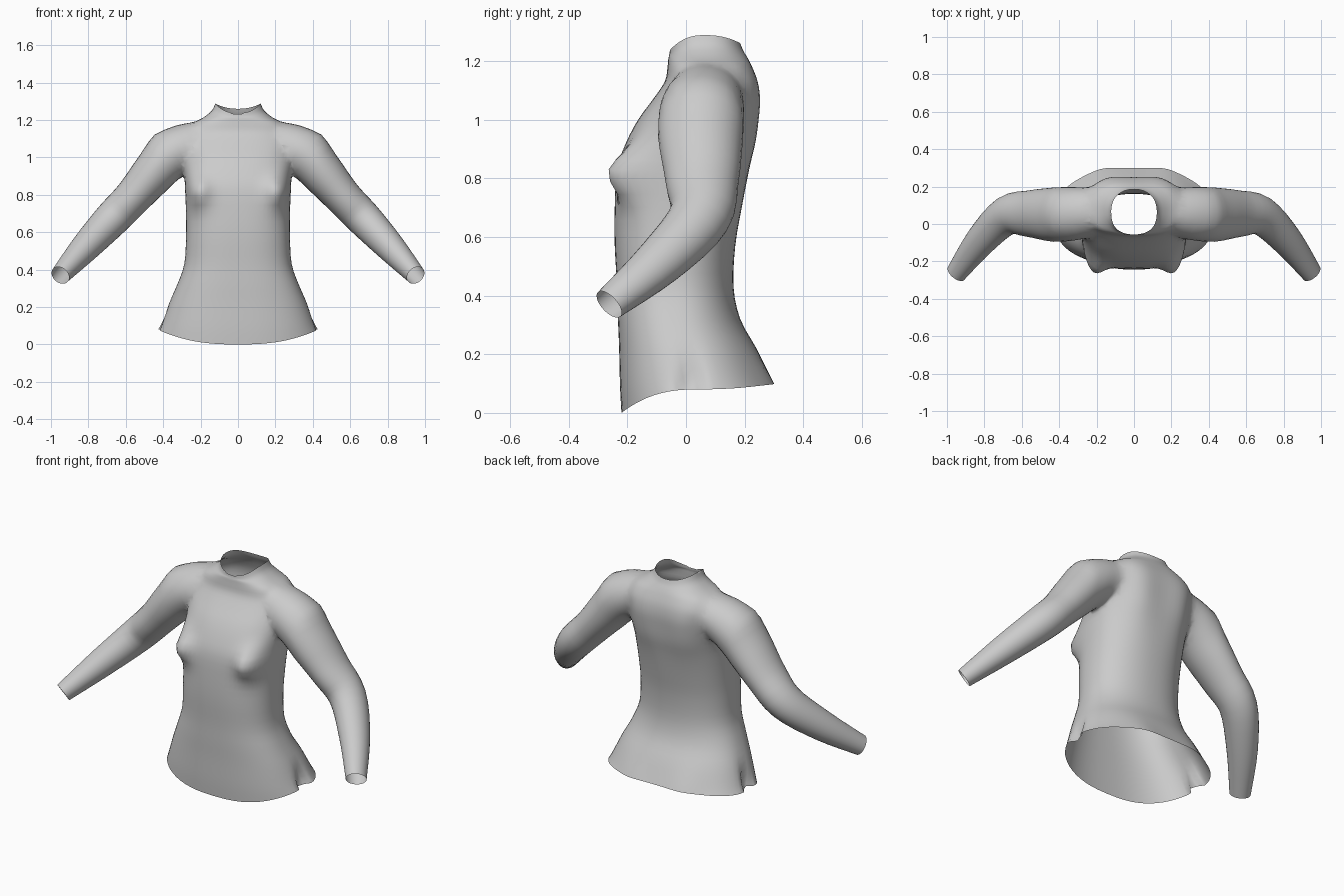
import bpy, bmesh
from math import sin, cos, pi, exp, copysign
from mathutils import Vector

cube = bpy.data.objects.get("Cube")
if cube:
    bpy.data.objects.remove(cube)

cloth = bpy.data.materials.new("grey cloth")
cloth.use_nodes = True
GREY = (0.6, 0.6, 0.6, 1)
cloth.diffuse_color = GREY
cloth.node_tree.nodes["Principled BSDF"].inputs["Base Color"].default_value = GREY

# height, half width, front y, back y, front and back height offsets
TORSO = [
    (.08, .43, -.22, .30, -.08, .02), (.12, .41, -.225, .285, -.03, .01),
    (.22, .37, -.228, .24, 0, 0), (.32, .325, -.232, .185, 0, 0),
    (.43, .287, -.235, .162, 0, 0), (.57, .278, -.243, .168, 0, 0),
    (.7, .278, -.243, .19, 0, 0), (.83, .283, -.235, .215, 0, 0),
    (.92, .29, -.205, .235, 0, 0), (1, .3, -.163, .245, 0, 0),
    (1.07, .305, -.112, .25, 0, 0), (1.13, .295, -.072, .243, 0, 0),
    (1.18, .25, -.063, .225, 0, 0), (1.21, .19, -.06, .21, 0, 0),
    (1.25, .14, -.057, .195, -.03, -.015), (1.288, .122, -.055, .185, -.051, -.028),
]
# centre x, y, z, radius across, radius front to back
SLEEVE = [
    (.18, .07, 1.08, .11, .12), (.33, .055, 1.04, .135, .148),
    (.43, .05, .94, .12, .145), (.56, .055, .79, .1, .125),
    (.68, .045, .665, .095, .105), (.82, -.09, .515, .078, .085),
    (.95, -.262, .37, .052, .058),
]


def spline(rows, steps):
    """Catmull-Rom interpolation of table rows."""
    out = []
    for i in range(len(rows) - 1):
        p, q, r, s = (rows[max(0, min(len(rows) - 1, i + k))] for k in (-1, 0, 1, 2))
        for j in range(steps):
            t = j / steps
            out.append([b + t / 2 * (c - a + t * (2*a - 5*b + 4*c - d + t * (3*(b - c) + d - a)))
                        for a, b, c, d in zip(p, q, r, s)])
    return out + [list(rows[-1])]


def bell(v, centre, spread):
    return exp(-((v - centre) / spread) ** 2)


def torso_ring(row, count=64):
    z0, w, yf, yb, df, db = row
    mid, half = (yf + yb) / 2, (yb - yf) / 2
    ring = []
    for i in range(count):
        c, s = cos(2 * pi * i / count), sin(2 * pi * i / count)
        power = 2 / 2.5 if s < 0 else 2 / 2.2
        x = w * copysign(abs(c) ** power, c)
        y = mid + half * copysign(abs(s) ** power, s)
        z = z0 + (df if s < 0 else db) * s * s
        edge = min(1, 2 * abs(s))
        if s < 0:    # bust
            y -= .08 * edge * bell(abs(x), .22, .07) * bell(z, .82, .08)
        else:        # shoulder blades and hips
            y += .014 * edge * bell(abs(x), .14, .08) * bell(z, 1, .2)
            y += .012 * edge * bell(abs(x), .17, .08) * bell(z, .1, .1)
        # side pleat above the hem
        x *= 1 - .12 * bell(y, .015, .03) * bell(z, .08, .09)
        ring.append(Vector((x, y, z)))
    return ring


def sleeve_rings(side, count=32):
    rows = spline(SLEEVE, 4)
    centres = [Vector(r[:3]) for r in rows]
    rings = []
    for i, row in enumerate(rows):
        t = (centres[min(i + 1, len(rows) - 1)] - centres[max(i - 1, 0)]).normalized()
        depth = Vector((0, 1, 0))
        depth = (depth - t * t.y).normalized()
        across = t.cross(depth)
        ring = []
        for k in range(count):
            a = 2 * pi * k / count
            p = centres[i] + across * row[3] * cos(a) + depth * row[4] * sin(a)
            p.x *= side
            ring.append(p)
        rings.append(ring)
    return rings


def loft(name, rings):
    """Closed tube through the rings, with a single face on each end."""
    bm = bmesh.new()
    loops = [[bm.verts.new(p) for p in ring] for ring in rings]
    n = len(loops[0])
    for a, b in zip(loops, loops[1:]):
        for i in range(n):
            bm.faces.new((a[i], a[(i + 1) % n], b[(i + 1) % n], b[i]))
    bm.faces.new(loops[0])
    bm.faces.new(loops[-1])
    bmesh.ops.recalc_face_normals(bm, faces=bm.faces)
    mesh = bpy.data.meshes.new(name)
    bm.to_mesh(mesh)
    bm.free()
    mesh.materials.append(cloth)
    obj = bpy.data.objects.new(name, mesh)
    bpy.context.collection.objects.link(obj)
    return obj


# Body and sleeves merged into one garment
shirt = loft("shirt", [torso_ring(r) for r in spline(TORSO, 3)])
sleeves = [loft("sleeve_" + n, sleeve_rings(s)) for n, s in (("left", 1), ("right", -1))]
for sleeve in sleeves:
    mod = shirt.modifiers.new("join " + sleeve.name, 'BOOLEAN')
    mod.operation = 'UNION'
    mod.solver = 'EXACT'
    mod.object = sleeve
bpy.context.view_layer.update()
joined = bpy.data.meshes.new_from_object(shirt.evaluated_get(bpy.context.evaluated_depsgraph_get()))
shirt.modifiers.clear()
shirt.data = joined
for sleeve in sleeves:
    bpy.data.objects.remove(sleeve)

# Open the neck, hem and cuffs, then soften the shoulder seams
bm = bmesh.new()
bm.from_mesh(joined)
caps = [f for f in bm.faces if len(f.verts) >= 30]
bmesh.ops.delete(bm, geom=caps, context='FACES')
bmesh.ops.remove_doubles(bm, verts=bm.verts, dist=.005)
seam = [v for v in bm.verts if .2 < abs(v.co.x) < .42 and v.co.z > .86]
for _ in range(5):
    bmesh.ops.smooth_vert(bm, verts=seam, factor=.5, use_axis_x=True, use_axis_y=True, use_axis_z=True)
for f in bm.faces:
    f.smooth = True
bm.to_mesh(joined)
bm.free()
joined.materials.clear()
joined.materials.append(cloth)
